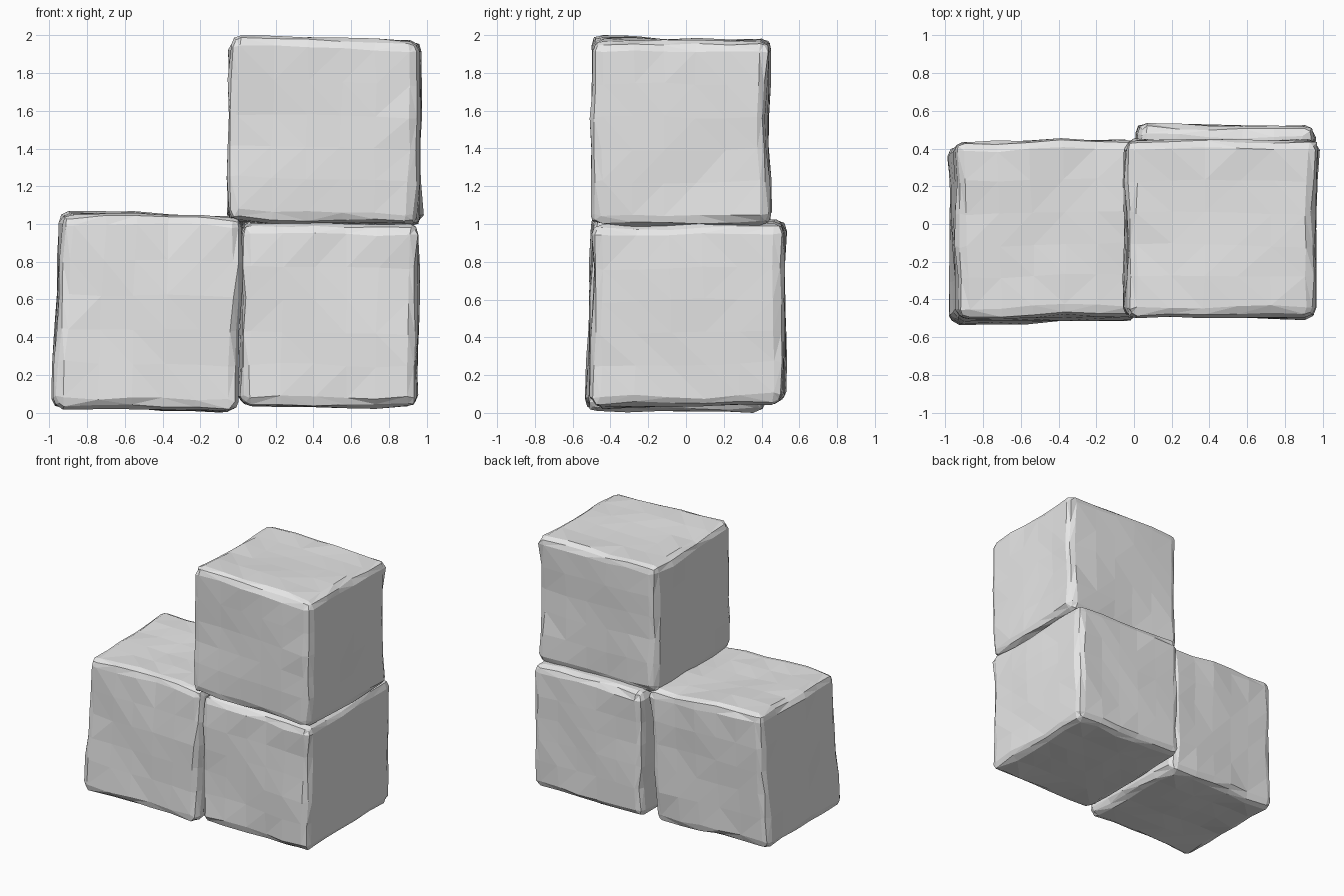
import bpy
import bmesh
import random
from mathutils import Matrix, Vector, noise

cube = bpy.data.objects.get("Cube")
if cube:
    bpy.data.objects.remove(cube, do_unlink=True)

# Plain stone colour
stone = bpy.data.materials.new("light_grey_stone")
stone.use_nodes = True
GREY = (0.8, 0.8, 0.8, 1)
stone.diffuse_color = GREY
shader = next(n for n in stone.node_tree.nodes if n.type == 'BSDF_PRINCIPLED')
shader.inputs["Base Color"].default_value = GREY


def stone_block(name, low, high, lean, seed):
    """Worn, slightly skewed block that exactly fills the box low..high."""
    rng = random.Random(seed)
    low, high = Vector(low), Vector(high)
    bm = bmesh.new()
    bmesh.ops.create_cube(bm, size=1)

    # Worn chamfered edges
    bmesh.ops.bevel(bm, geom=bm.edges[:], offset=0.055, segments=2,
                    profile=0.5, affect='EDGES')
    edge_verts = set(bm.verts)
    long_edges = [e for e in bm.edges if e.calc_length() > 0.3]
    bmesh.ops.subdivide_edges(bm, edges=long_edges, cuts=4, use_grid_fill=True)

    # Gentle waves over the faces, rougher chipping along the edges
    shift = Vector((seed * 7.3, seed * 3.1, seed * 5.7))
    for v in bm.verts:
        wave = noise.noise_vector(v.co * 2.2 + shift) * 0.02
        on_edge = sum(abs(c) > 0.43 for c in v.co) > 1
        chip = 0.008 if on_edge else 0.002
        v.co += wave + Vector([rng.uniform(-chip, chip) for _ in range(3)])

    # Skew, then fit to the box
    bm.transform(Matrix(lean).to_4x4())
    mins = Vector([min(v.co[i] for v in bm.verts) for i in range(3)])
    maxs = Vector([max(v.co[i] for v in bm.verts) for i in range(3)])
    for v in bm.verts:
        for i in range(3):
            t = (v.co[i] - mins[i]) / (maxs[i] - mins[i])
            v.co[i] = low[i] + t * (high[i] - low[i])

    bmesh.ops.triangulate(bm, faces=bm.faces[:])
    bmesh.ops.recalc_face_normals(bm, faces=bm.faces[:])
    mesh = bpy.data.meshes.new(name)
    bm.to_mesh(mesh)
    bm.free()
    mesh.materials.append(stone)
    obj = bpy.data.objects.new(name, mesh)
    bpy.context.collection.objects.link(obj)
    return obj


# Two blocks side by side and one stacked on top
stone_block("lower_right_block", (-0.99, -0.535, 0.0), (0.03, 0.455, 1.07),
            ((1, -0.02, 0.04), (0.015, 1, 0.04), (-0.02, 0, 1)), 1)
stone_block("lower_left_block", (0.0, -0.51, 0.02), (0.965, 0.535, 1.025),
            ((1, 0, 0.01), (-0.02, 1, 0), (-0.01, 0.02, 1)), 2)
stone_block("upper_block", (-0.06, -0.51, 0.985), (0.985, 0.455, 2.0),
            ((1, 0.01, 0.01), (-0.01, 1, 0), (-0.02, -0.01, 1)), 3)
